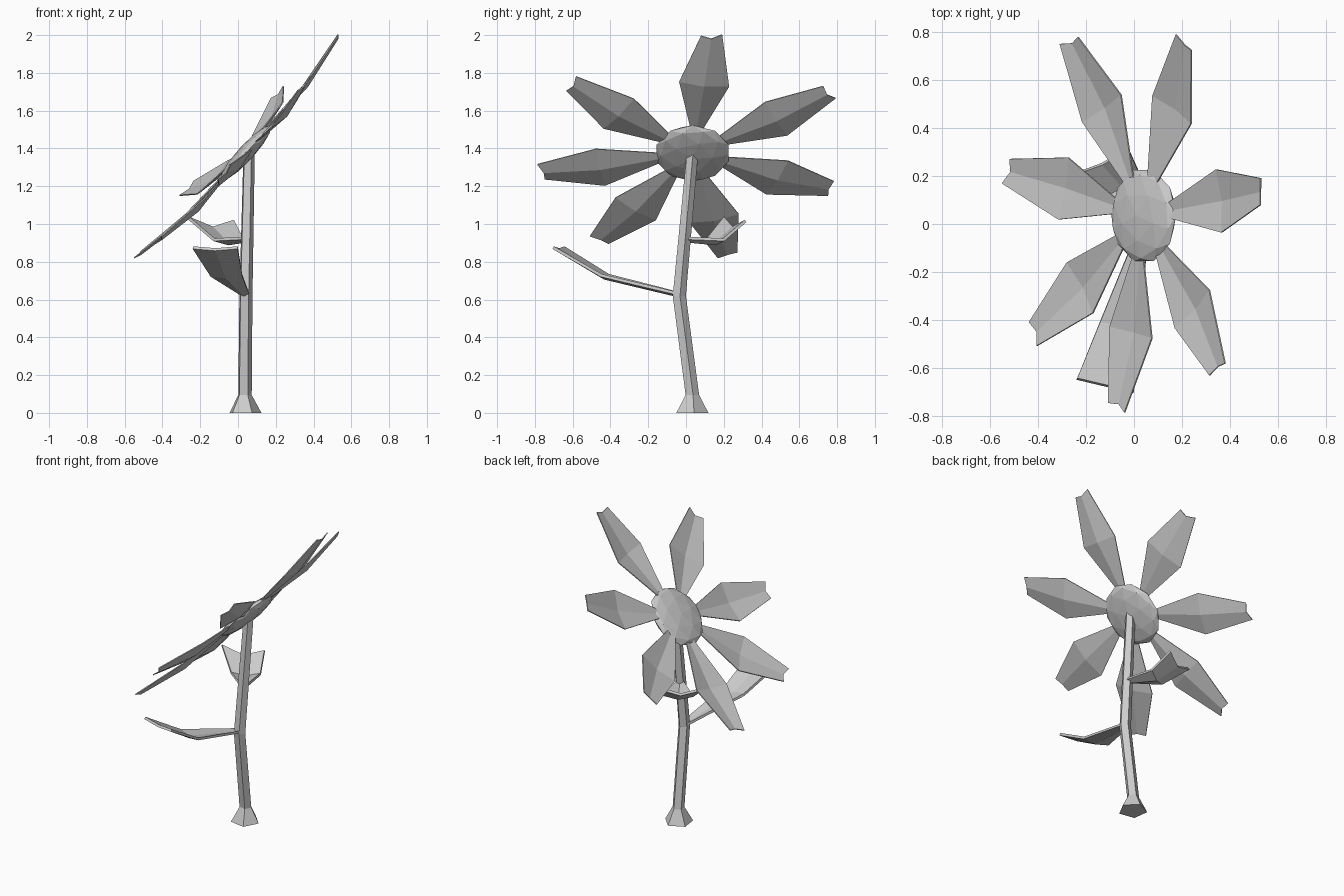
import bpy, math
from mathutils import Vector, Matrix

if "Cube" in bpy.data.objects:
    bpy.data.objects.remove(bpy.data.objects["Cube"])

CENTRE = Vector((0.035, 0.035, 1.38))      # middle of the flower head
NORMAL = Vector((-0.738, 0, 0.675))        # direction the flower faces


def make(name, verts, faces, thickness=0):
    me = bpy.data.meshes.new(name)
    me.from_pydata([tuple(v) for v in verts], [], faces)
    me.update()
    ob = bpy.data.objects.new(name, me)
    bpy.context.collection.objects.link(ob)
    if thickness:
        m = ob.modifiers.new("thickness", 'SOLIDIFY')
        m.thickness = thickness
        m.offset = 0
    return ob


def blade(name, stations, side, up, thickness, skew=(0, 0)):
    """Folded strip; each station is (midrib point, half width, edge lift).
    skew pushes the two tip corners outward along the blade."""
    verts, faces = [], []
    for p, half, lift in stations:
        p = Vector(p)
        verts += [p - side * half + up * lift, p, p + side * half + up * lift]
    ahead = (verts[-2] - verts[-5]).normalized()
    verts[-3] += ahead * skew[0]
    verts[-1] += ahead * skew[1]
    for i in range(len(stations) - 1):
        a = i * 3
        faces += [(a, a + 1, a + 4, a + 3), (a + 1, a + 2, a + 5, a + 4)]
    return make(name, verts, faces, thickness)


# Stem: five-sided tube with a flared foot
rings = [((0.035, 0.03, 0), 0.09), ((0.035, 0.032, 0.095), 0.038),
         ((0.04, -0.037, 0.62), 0.037), ((0.057, 0.033, 1.375), 0.032)]
verts = []
for c, r in rings:
    for k in range(5):
        a = math.radians(8 + 72 * k)
        verts.append(Vector(c) + Vector((r * math.cos(a), r * math.sin(a), 0)))
faces = [tuple(range(4, -1, -1)), tuple(range(15, 20))]
for i in range(3):
    for k in range(5):
        n = (k + 1) % 5
        faces.append((i * 5 + k, i * 5 + n, i * 5 + 5 + n, i * 5 + 5 + k))
make("stem", verts, faces)

# Flower centre: flattened faceted dome
bpy.ops.mesh.primitive_ico_sphere_add(subdivisions=2, radius=1)
disc = bpy.context.object
disc.name = "flower_centre"
rot = NORMAL.to_track_quat('Z', 'Y').to_matrix().to_4x4()
disc.matrix_world = (Matrix.Translation(CENTRE - NORMAL * 0.008) @ rot
                     @ Matrix.Diagonal((0.2, 0.2, 0.042, 1)))

# Petals: seven cupped blades that curl up towards their tips
tips = [(0.53, 0.135, 1.995), (0.21, 0.757, 1.695), (-0.268, 0.765, 1.187),
        (-0.53, 0.22, 0.835), (-0.418, -0.458, 0.915), (-0.07, -0.765, 1.275),
        (0.35, -0.605, 1.74)]
for i, tip in enumerate(tips):
    d = Vector(tip) - CENTRE
    side = NORMAL.cross(d).normalized()
    up = d.cross(side).normalized()
    blade(f"petal_{i + 1}",
          [(CENTRE + d * 0.2 - up * 0.015, 0.03, 0.008),
           (CENTRE + d * 0.61 - up * 0.042, 0.133, 0.02),
           (CENTRE + d * 0.985 - up * 0.008, 0.055, 0.01)],
          side, up, 0.006, (0.005, 0.025))

# Leaves on the stem
Z = Vector((0, 0, 1))
blade("lower_leaf",
      [((0.035, -0.04, 0.62), 0.024, 0.012), ((-0.06, -0.43, 0.713), 0.085, 0.015),
       ((-0.12, -0.675, 0.865), 0.122, 0.01)], Vector((0.97, -0.23, 0)), Z, 0.016)
blade("upper_leaf",
      [((0.045, 0.0, 0.91), 0.022, 0.015), ((-0.05, 0.155, 0.895), 0.09, 0.022),
       ((-0.135, 0.25, 0.98), 0.13, 0.036)], Vector((0.86, 0.5, 0)), Z, 0.016, (0.03, 0))
